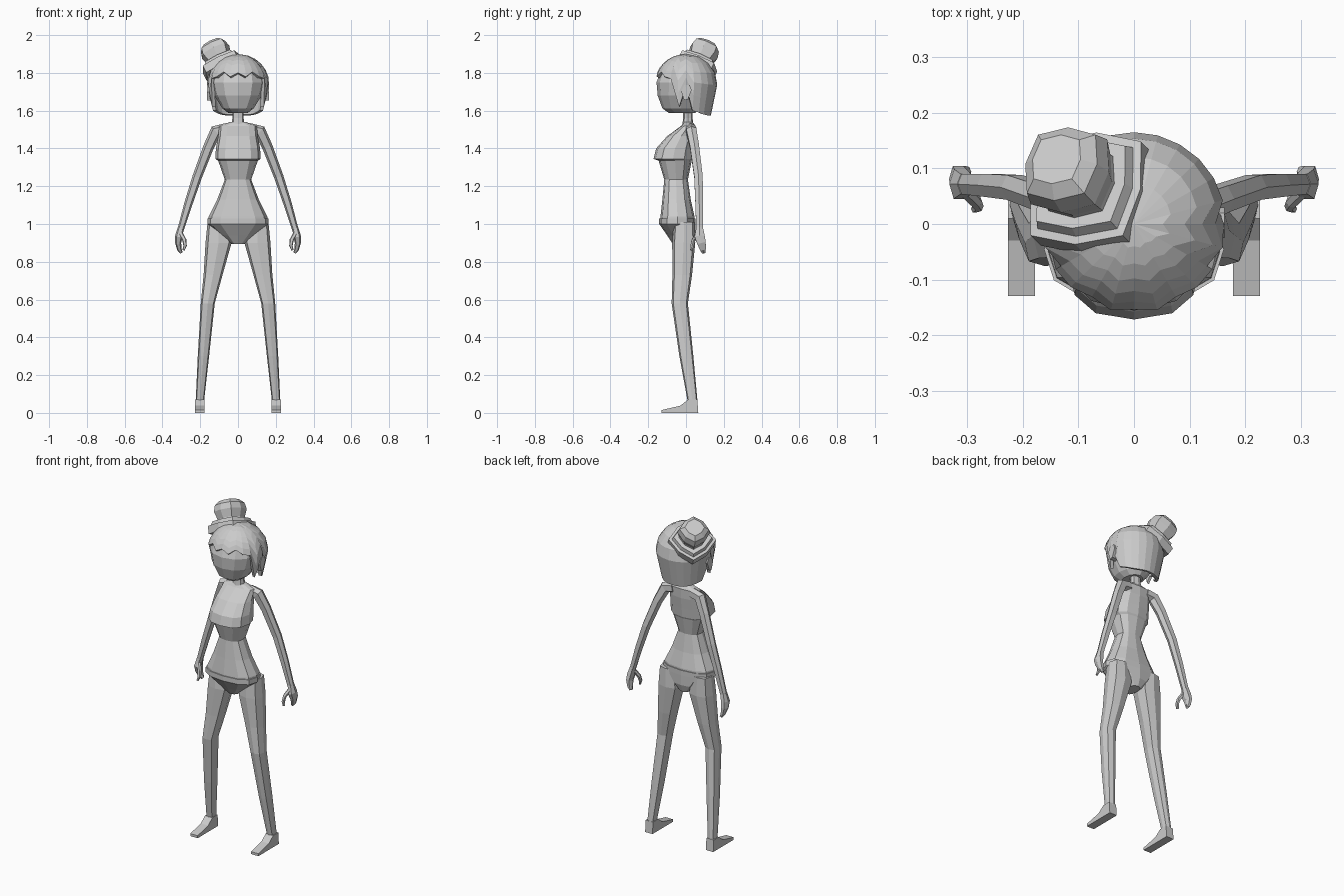
import bpy, bmesh, math
from mathutils import Vector

if "Cube" in bpy.data.objects:
    bpy.data.objects.remove(bpy.data.objects["Cube"], do_unlink=True)

clay = bpy.data.materials.new("light grey clay")
clay.use_nodes = True
clay.diffuse_color = (0.6, 0.6, 0.6, 1)
clay.node_tree.nodes["Principled BSDF"].inputs["Base Color"].default_value = clay.diffuse_color


def finish(name, bm, mirror=False):
    """Turn a bmesh into a flat shaded object, optionally mirrored in x."""
    bmesh.ops.recalc_face_normals(bm, faces=bm.faces)
    mesh = bpy.data.meshes.new(name)
    bm.to_mesh(mesh)
    bm.free()
    mesh.materials.append(clay)
    obj = bpy.data.objects.new(name, mesh)
    bpy.context.collection.objects.link(obj)
    if mirror:
        mod = obj.modifiers.new("mirror", "MIRROR")
        mod.use_mirror_merge = False
    return obj


def loft(name, rings, sides=8, axis=None, power=0.75, mirror=False):
    """Skin rings (x, y, z, half width, half depth); no axis means follow the path."""
    bm = bmesh.new()
    centres = [Vector(r[:3]) for r in rings]
    loops = []
    for i, (c, ring) in enumerate(zip(centres, rings)):
        ahead, behind = min(i + 1, len(rings) - 1), max(i - 1, 0)
        t = Vector(axis) if axis else centres[ahead] - centres[behind]
        t.normalize()
        u = Vector((0, 1, 0)).cross(t).normalized()
        v = t.cross(u)
        loop = []
        for k in range(sides):
            a = math.tau * k / sides
            ca, sa = math.cos(a), math.sin(a)
            ca = math.copysign(abs(ca) ** power, ca) if abs(ca) > 1e-6 else 0
            sa = math.copysign(abs(sa) ** power, sa) if abs(sa) > 1e-6 else 0
            loop.append(bm.verts.new(c + u * ca * ring[3] + v * sa * ring[4]))
        loops.append(loop)
    for lo, hi in zip(loops, loops[1:]):
        for k in range(sides):
            n = (k + 1) % sides
            bm.faces.new((lo[k], lo[n], hi[n], hi[k]))
    bm.faces.new(loops[0])
    bm.faces.new(loops[-1])
    return finish(name, bm, mirror)


def stack(name, levels, sides=12, power=0.8):
    """Upright form from levels (z, half width, front y, back y)."""
    rings = [(0, (f + b) / 2, z, w, (b - f) / 2) for z, w, f, b in levels]
    return loft(name, rings, sides, (0, 0, 1), power)


def prism(name, profile, x0, x1):
    """Mirrored pair of side profiles (y, z) given thickness in x."""
    bm = bmesh.new()
    face = bm.faces.new([bm.verts.new((x0, y, z)) for y, z in profile])
    new = bmesh.ops.extrude_face_region(bm, geom=[face])["geom"]
    for v in new:
        if isinstance(v, bmesh.types.BMVert):
            v.co.x = x1
    return finish(name, bm, True)


# Trunk
stack("torso", [(1.01, .158, -.138, .046), (1.04, .155, -.135, .045),
                (1.13, .11, -.125, .025), (1.235, .07, -.115, .01),
                (1.335, .105, -.145, .03), (1.345, .12, -.172, .035),
                (1.40, .117, -.158, .042), (1.465, .105, -.1, .05),
                (1.52, .1, -.025, .05), (1.54, .04, -.01, .035)])
stack("pelvis", [(.895, .035, -.07, .035), (.94, .09, -.1, .05),
                 (1.0, .162, -.142, .05), (1.03, .162, -.142, .05)])
stack("neck", [(1.52, .036, -.02, .04), (1.56, .03, -.015, .035),
               (1.63, .03, -.015, .035)], 8)

# Legs and feet
loft("leg", [(.105, -.01, 1.01, .056, .055), (.103, -.012, .9, .069, .061),
             (.132, -.02, .73, .05, .052), (.16, -.033, .58, .037, .043),
             (.183, .002, .3, .03, .037), (.202, .035, .06, .022, .026)],
     8, (0, 0, 1), .65, True)
prism("foot", [(.065, 0), (-.13, 0), (-.13, .015), (-.03, .038),
               (.01, .07), (.06, .07)], .178, .227)

# Arms and hands
loft("arm", [(.06, .025, 1.505, .03, .028), (.115, .028, 1.493, .033, .03),
             (.155, .045, 1.41, .028, .027), (.216, .066, 1.25, .025, .025),
             (.262, .07, 1.11, .022, .023), (.305, .072, .965, .017, .02)],
     6, None, .8, True)
loft("hand", [(.303, .072, .98, .016, .02), (.313, .072, .935, .02, .03),
              (.317, .082, .9, .016, .026), (.31, .09, .865, .012, .017),
              (.3, .094, .848, .008, .01)], 6, None, .8, True)
loft("thumb", [(.303, .06, .95, .012, .012), (.284, .04, .915, .011, .011),
               (.28, .032, .885, .009, .01), (.288, .027, .862, .006, .007)],
     6, None, .8, True)

# Head
stack("face", [(1.587, .05, -.09, .05), (1.612, .083, -.125, .07),
               (1.68, .125, -.15, .1), (1.75, .143, -.156, .13),
               (1.81, .13, -.135, .12), (1.86, .08, -.08, .08)], 12, .9)
prism("ear", [(-.025, 1.70), (-.01, 1.735), (.02, 1.735), (.03, 1.71),
              (.01, 1.66), (-.01, 1.655)], .125, .163)

# Hair shell: columns from the crown to a hem that varies around the head
hem = [1.80, 1.78, 1.805, 1.78, 1.77, 1.62, 1.73, 1.60, 1.59, 1.58, 1.575, 1.575, 1.575]
crown, mid, steps = 1.90, 1.74, 6


def hair_radius(z):
    if z > mid:
        return math.sqrt(max(0, 1 - ((z - mid) / (crown - mid)) ** 2))
    return 1 - .2 * (mid - z) / (mid - 1.58)


bm = bmesh.new()
top = bm.verts.new((0, 0, crown))
columns = []
for k in range(24):
    a = math.tau * k / 24
    bottom = hem[min(k, 24 - k)]
    column = []
    for s in range(1, steps + 1):
        z = crown - (crown - bottom) * (s / steps) ** 1.7
        r = hair_radius(z) * .166
        column.append(bm.verts.new((r * math.sin(a), -r * math.cos(a), z)))
    columns.append(column)
for k in range(24):
    a, b = columns[k], columns[(k + 1) % 24]
    bm.faces.new((top, a[0], b[0]))
    for s in range(steps - 1):
        bm.faces.new((a[s], a[s + 1], b[s + 1], b[s]))
hair = finish("hair", bm)
shell = hair.modifiers.new("thickness", "SOLIDIFY")
shell.thickness = .018
shell.offset = -1

# Tilted bun with a stepped band at its base
tilt = Vector((-.4, .4, .82)).normalized()
base = Vector((-.085, .062, 1.842))


def along(levels):
    return [(*(base + tilt * d), r, r) for d, r in levels]


loft("bun_band", along([(-.04, .11), (.005, .11), (.007, .095), (.027, .088)]), 8, tilt, .5)
loft("bun", along([(.01, .07), (.035, .066), (.08, .08), (.115, .072), (.136, .048)]), 8, tilt, .65)
